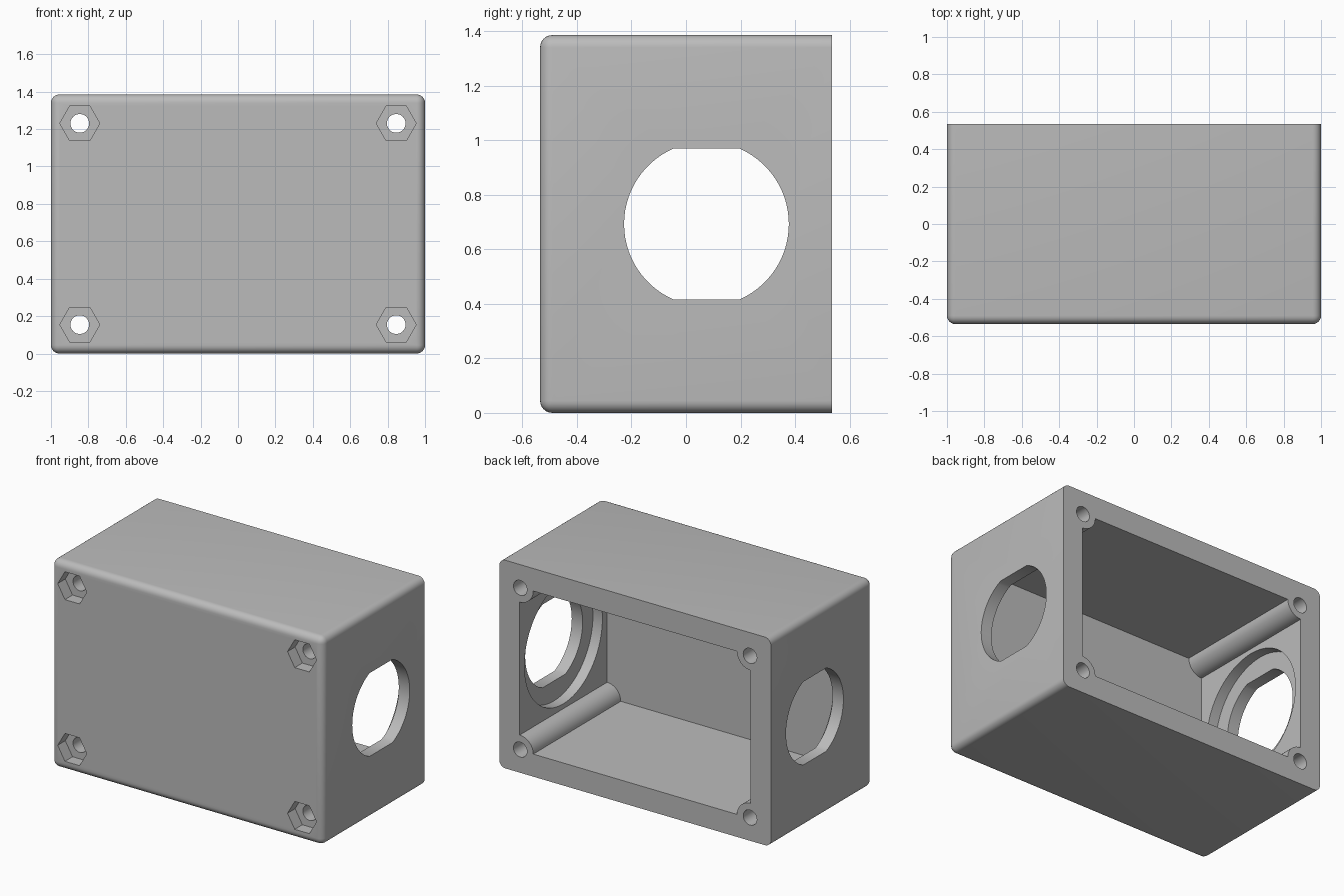
import bpy, bmesh
from math import pi, sin, cos, asin
from mathutils import Vector

cube = bpy.data.objects.get("Cube")
if cube:
    bpy.data.objects.remove(cube, do_unlink=True)

W, D, H = 1.0, 0.535, 1.385      # half width, half depth, height
WALL = 0.15
MID = H / 2
PORT_Y = WALL / 2                # side ports sit mid-cavity

grey = bpy.data.materials.new("light grey plastic")
grey.use_nodes = True
colour = (0.5, 0.5, 0.5, 1)
grey.diffuse_color = colour
grey.node_tree.nodes["Principled BSDF"].inputs["Base Color"].default_value = colour


def arc(u, v, r, start, end, n):
    return [(u + r * cos(start + (end - start) * i / n),
             v + r * sin(start + (end - start) * i / n)) for i in range(n + 1)]


def circle(u, v, r, n):
    return arc(u, v, r, 0, 2 * pi, n)[:-1]


def prism(name, profile, axis, lo, hi):
    """Extrude a profile along x (profile in y, z) or along y (profile in x, z)."""
    def place(u, v, t):
        return (t, u, v) if axis == "x" else (u, t, v)
    bm = bmesh.new()
    face = bm.faces.new([bm.verts.new(place(u, v, lo)) for u, v in profile])
    new = bmesh.ops.extrude_face_region(bm, geom=[face])["geom"]
    shift = Vector(place(0, 0, hi - lo))
    bmesh.ops.translate(bm, vec=shift, verts=[g for g in new if isinstance(g, bmesh.types.BMVert)])
    bmesh.ops.recalc_face_normals(bm, faces=bm.faces)
    mesh = bpy.data.meshes.new(name)
    bm.to_mesh(mesh)
    bm.free()
    mesh.materials.append(grey)
    obj = bpy.data.objects.new(name, mesh)
    bpy.context.collection.objects.link(obj)
    return obj


# Outer shell, rounded everywhere except around the open back
box = prism("enclosure_body", [(-W, 0), (W, 0), (W, H), (-W, H)], "y", -D, D)
bm = bmesh.new()
bm.from_mesh(box.data)
edges = [e for e in bm.edges if min(v.co.y for v in e.verts) < 0]
bmesh.ops.bevel(bm, geom=edges, offset=0.045, segments=6, profile=0.5, affect="EDGES")
bm.to_mesh(box.data)
bm.free()

cutters = []

# Cavity with a quarter-round screw post left standing in each corner
cx, cz = W - WALL, MID - WALL
cavity = []
for i, (sx, sz) in enumerate([(-1, -1), (1, -1), (1, 1), (-1, 1)]):
    a = pi / 2 * (i + 1)
    cavity += arc(sx * cx, MID + sz * cz, 0.1, a, a - pi / 2, 10)
cutters.append(prism("cavity_cutter", cavity, "y", WALL - D, D + 0.1))

# Screw holes and hexagonal nut pockets
for sx in (-1, 1):
    for sz in (-1, 1):
        x, z = sx * 0.846, MID + sz * 0.538
        cutters.append(prism("screw_cutter", circle(x, z, 0.05, 32), "y", -D - 0.1, D + 0.1))
        cutters.append(prism("nut_cutter", circle(x, z, 0.107, 6), "y", -D - 0.1, 0.08 - D))

# Side ports with flats above and below, and a round recess on the inside
flat = asin(0.277 / 0.302)
port = arc(PORT_Y, MID, 0.302, -flat, flat, 28) + arc(PORT_Y, MID, 0.302, pi - flat, pi + flat, 28)
for s in (-1, 1):
    lo, hi = sorted((s * 0.7, s * 1.1))
    cutters.append(prism("port_cutter", port, "x", lo, hi))
    lo, hi = sorted((s * 0.7, s * 0.92))
    cutters.append(prism("recess_cutter", circle(PORT_Y, MID, 0.41, 72), "x", lo, hi))

bpy.ops.object.select_all(action="DESELECT")
bpy.context.view_layer.objects.active = box
box.select_set(True)
for c in cutters:
    c.hide_render = True
    mod = box.modifiers.new("cut", "BOOLEAN")
    mod.operation = "DIFFERENCE"
    mod.solver = "EXACT"
    mod.object = c
    bpy.ops.object.modifier_apply(modifier=mod.name)
    bpy.data.objects.remove(c, do_unlink=True)

bpy.ops.object.shade_smooth_by_angle(angle=pi / 6)
